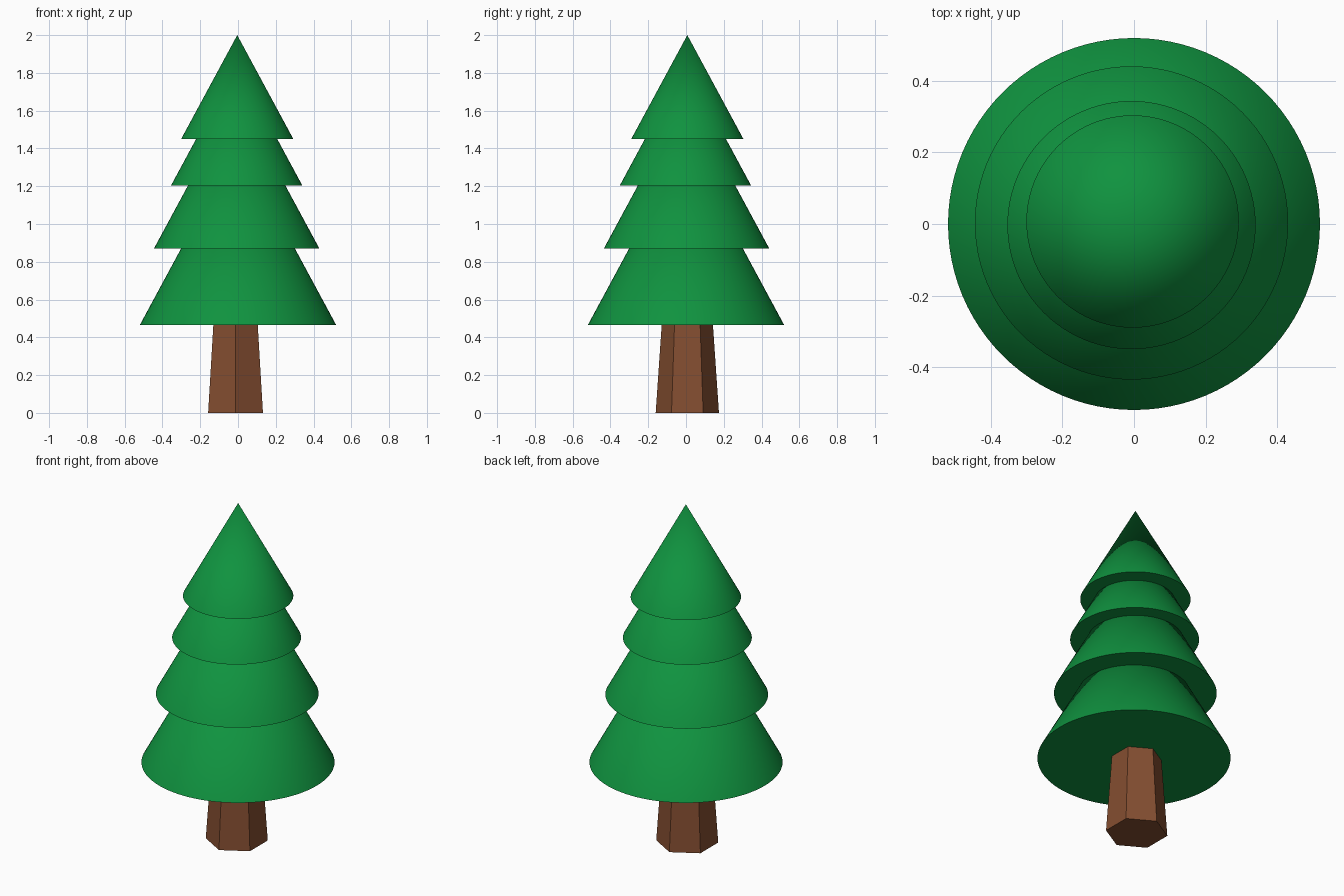
import bpy
import math

default_cube = bpy.data.objects.get("Cube")
if default_cube:
    bpy.data.objects.remove(default_cube, do_unlink=True)


def make_material(name, rgb):
    mat = bpy.data.materials.new(name)
    mat.use_nodes = True
    color = (*rgb, 1.0)
    mat.diffuse_color = color
    bsdf = next(n for n in mat.node_tree.nodes if n.type == "BSDF_PRINCIPLED")
    bsdf.inputs["Base Color"].default_value = color
    return mat


def add_cone(name, mat, sides, center, z_bottom, z_top, r_bottom, r_top, turn=0.0):
    bpy.ops.mesh.primitive_cone_add(
        vertices=sides, radius1=r_bottom, radius2=r_top, depth=z_top - z_bottom,
        location=(*center, (z_bottom + z_top) / 2), rotation=(0, 0, turn))
    obj = bpy.context.object
    obj.name = name
    obj.data.materials.append(mat)
    return obj


green = make_material("needle green", (0.005, 0.29, 0.05))
brown = make_material("bark brown", (0.23, 0.076, 0.03))

# Tapered six-sided trunk with flat faces, reaching just inside the foliage
add_cone("trunk", brown, 6, (-0.013, 0.007), 0, 0.5, 0.1675, 0.1333)

# Foliage tiers: centre, base height, base radius; all share one slope
SLOPE = 0.54
tiers = {
    "bottom_foliage": ((0, 0), 0.465, 0.52),
    "lower_foliage": ((-0.007, 0.003), 0.87, 0.438),
    "upper_foliage": ((-0.007, -0.003), 1.205, 0.347),
    "top_foliage": ((-0.004, 0.007), 1.45, 0.297),
}
for name, (center, z, radius) in tiers.items():
    add_cone(name, green, 96, center, z, z + radius / SLOPE, radius, 0)
    bpy.ops.object.shade_smooth_by_angle(angle=math.radians(40))
